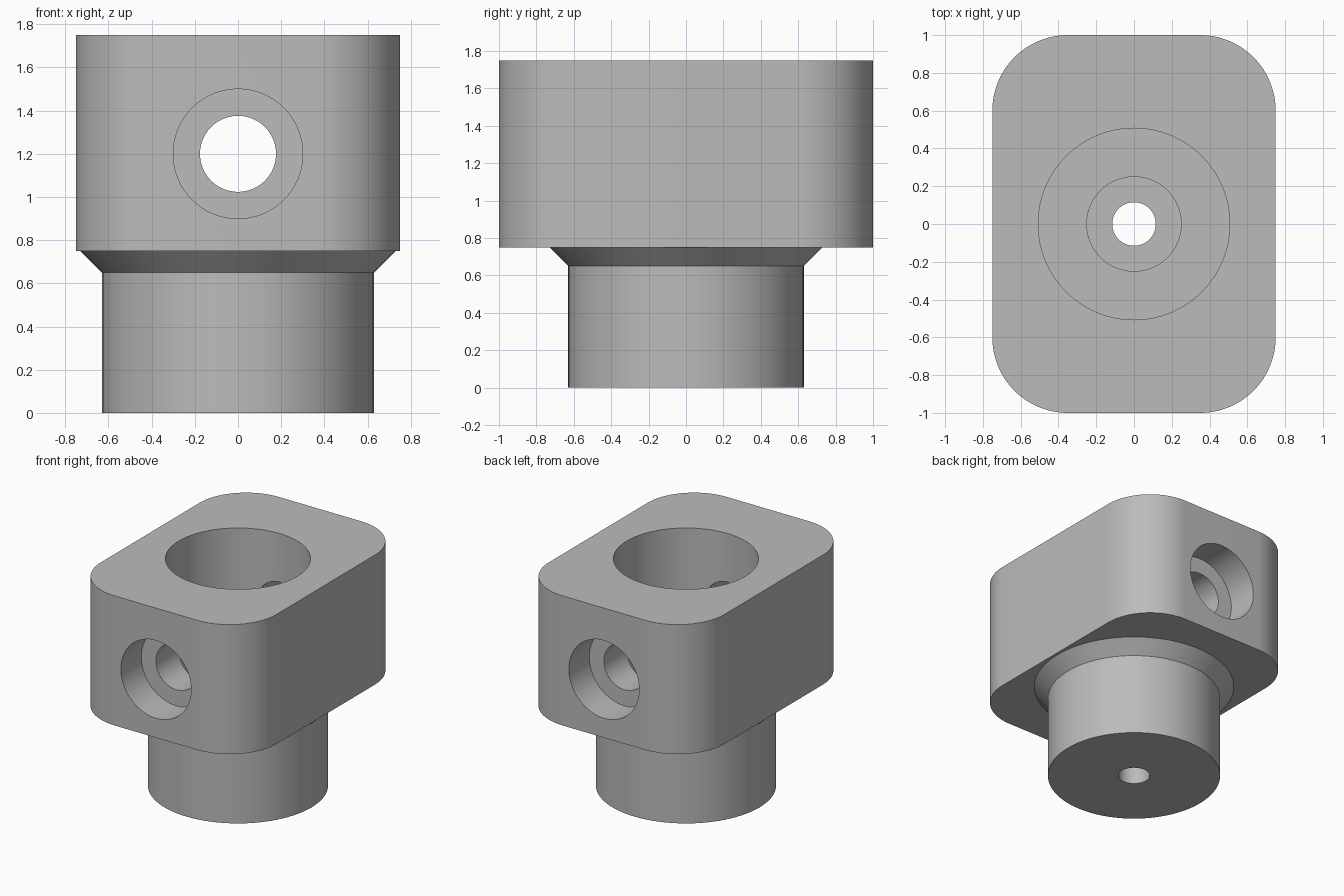
import bpy, bmesh, math
from mathutils import Matrix

if "Cube" in bpy.data.objects:
    bpy.data.objects.remove(bpy.data.objects["Cube"], do_unlink=True)

grey = bpy.data.materials.new("plain grey")
grey.use_nodes = True
grey.diffuse_color = (0.5, 0.5, 0.5, 1)
grey.node_tree.nodes["Principled BSDF"].inputs["Base Color"].default_value = (0.5, 0.5, 0.5, 1)


def add_object(name, bm):
    bmesh.ops.recalc_face_normals(bm, faces=bm.faces)
    mesh = bpy.data.meshes.new(name)
    bm.to_mesh(mesh)
    bm.free()
    mesh.materials.append(grey)
    obj = bpy.data.objects.new(name, mesh)
    bpy.context.collection.objects.link(obj)
    return obj


def turned(name, profile, matrix=Matrix(), sides=96):
    """Closed solid of revolution from (radius, height) pairs."""
    bm = bmesh.new()
    rings = [[bm.verts.new((r * math.cos(2 * math.pi * i / sides),
                            r * math.sin(2 * math.pi * i / sides), z))
              for i in range(sides)] for r, z in profile]
    for low, high in zip(rings, rings[1:]):
        for i in range(sides):
            j = (i + 1) % sides
            bm.faces.new((low[i], low[j], high[j], high[i]))
    bm.faces.new(rings[0])
    bm.faces.new(rings[-1])
    bm.transform(matrix)
    return add_object(name, bm)


def combine(obj, other, operation):
    mod = obj.modifiers.new(other.name, "BOOLEAN")
    mod.operation = operation
    mod.solver = "EXACT"
    mod.object = other
    bpy.context.view_layer.objects.active = obj
    bpy.ops.object.modifier_apply(modifier=mod.name)
    bpy.data.objects.remove(other, do_unlink=True)


# Rounded block head
bm = bmesh.new()
bmesh.ops.create_cube(bm, size=1)
bm.transform(Matrix.Translation((0, 0, 1.25)) @ Matrix.Diagonal((1.5, 2, 1, 1)))
uprights = [e for e in bm.edges if abs(e.verts[0].co.z - e.verts[1].co.z) > 0.5]
bmesh.ops.bevel(bm, geom=uprights, offset=0.4, segments=24, profile=0.5,
                affect="EDGES")
body = add_object("clamp_block", bm)

# Round stem with a flared collar under the head
combine(body, turned("stem", [(0.63, 0), (0.63, 0.65), (0.73, 0.75), (0.73, 0.9)]), "UNION")

# Stepped vertical bore
combine(body, turned("bore_cutter", [(0.115, -0.1), (0.115, 0.3), (0.25, 0.3),
                                     (0.25, 0.65), (0.507, 0.65), (0.507, 1.9)]),
        "DIFFERENCE")

# Counterbored cross hole, front to back
lay_down = Matrix.Translation((0, 0, 1.2)) @ Matrix.Rotation(math.pi / 2, 4, "X")
combine(body, turned("cross_cutter", [(0.3, -1.1), (0.3, -0.75), (0.176, -0.75),
                                      (0.176, 0.75), (0.3, 0.75), (0.3, 1.1)], lay_down),
        "DIFFERENCE")

bpy.ops.object.select_all(action="DESELECT")
body.select_set(True)
bpy.context.view_layer.objects.active = body
bpy.ops.object.shade_smooth_by_angle(angle=math.radians(30))
